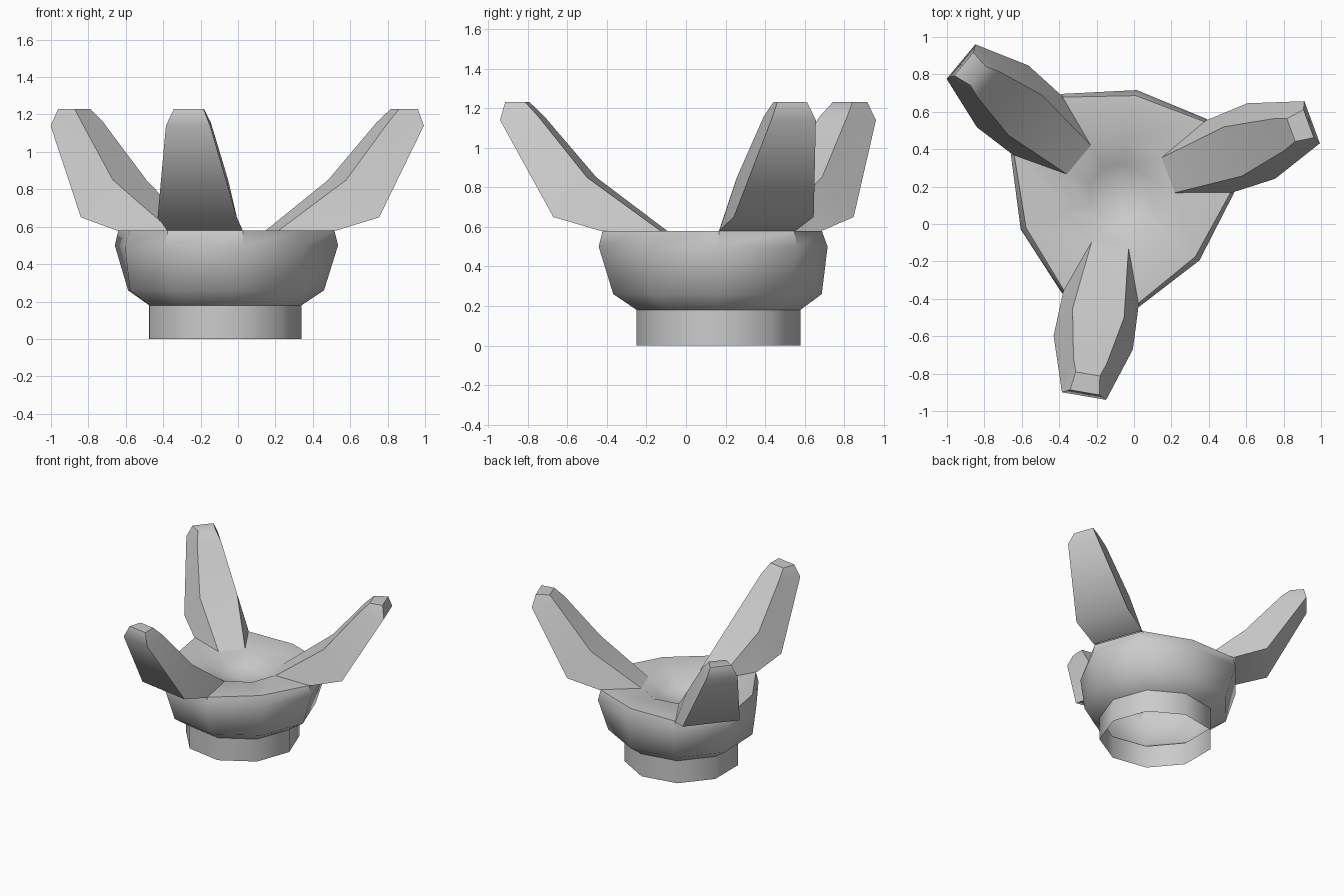
import bpy, bmesh, math

if "Cube" in bpy.data.objects:
    bpy.data.objects.remove(bpy.data.objects["Cube"])

CX, CY = -0.08, 0.164      # axis of the cup
AIM = 20.2                 # direction of the first prong, degrees


def finish(bm, name):
    bmesh.ops.recalc_face_normals(bm, faces=bm.faces)
    me = bpy.data.meshes.new(name)
    bm.to_mesh(me)
    bm.free()
    ob = bpy.data.objects.new(name, me)
    ob.location = (CX, CY, 0)
    bpy.context.collection.objects.link(ob)
    bpy.ops.object.select_all(action='DESELECT')
    ob.select_set(True)
    bpy.context.view_layer.objects.active = ob
    bpy.ops.object.shade_smooth_by_angle(angle=math.radians(45))
    return ob


# Cup: nine-sided rows from foot to rim and into the bowl.
# Each row: radius beside prongs, radius between prongs, height
rows = [
    (0.42, 0.42, 0.0),
    (0.42, 0.42, 0.18),
    (0.54, 0.53, 0.26),
    (0.615, 0.56, 0.50),
    (0.595, 0.53, 0.58),
    (0.29, 0.29, 0.58),
    (0.16, 0.16, 0.50),
]
bm = bmesh.new()
rings = []
for r_prong, r_gap, z in rows:
    ring = []
    for k in range(9):
        a = math.radians(AIM - 20 + 40 * k)
        r = r_gap if k % 3 == 2 else r_prong
        ring.append(bm.verts.new((r * math.cos(a), r * math.sin(a), z)))
    rings.append(ring)
for lo, hi in zip(rings, rings[1:]):
    for k in range(9):
        n = (k + 1) % 9
        bm.faces.new((lo[k], lo[n], hi[n], hi[k]))
centre = bm.verts.new((0, 0, 0.47))
for k in range(9):
    bm.faces.new((rings[-1][k], rings[-1][(k + 1) % 9], centre))
finish(bm, "cup")

# Prongs: (distance out, height, half width) for the inner and outer edges
inner = [(0.28, 0.58, 0.10), (0.65, 0.85, 0.14), (0.91, 1.16, 0.09), (0.98, 1.23, 0.065)]
outer = [(0.57, 0.58, 0.205), (0.81, 0.65, 0.215), (1.10, 1.14, 0.12), (1.08, 1.23, 0.08)]


def prong(index):
    a = math.radians(AIM + 120 * index)
    c, s = math.cos(a), math.sin(a)
    bm = bmesh.new()

    def point(p, side):
        u, z, w = p
        v = w * side
        return bm.verts.new((u * c - v * s, u * s + v * c, z))

    loops = [[point(i, -1), point(i, 1), point(o, 1), point(o, -1)]
             for i, o in zip(inner, outer)]
    for lo, hi in zip(loops, loops[1:]):
        for k in range(4):
            n = (k + 1) % 4
            bm.faces.new((lo[k], lo[n], hi[n], hi[k]))
    bm.faces.new(loops[-1])
    finish(bm, f"prong_{index + 1}")


for i in range(3):
    prong(i)
